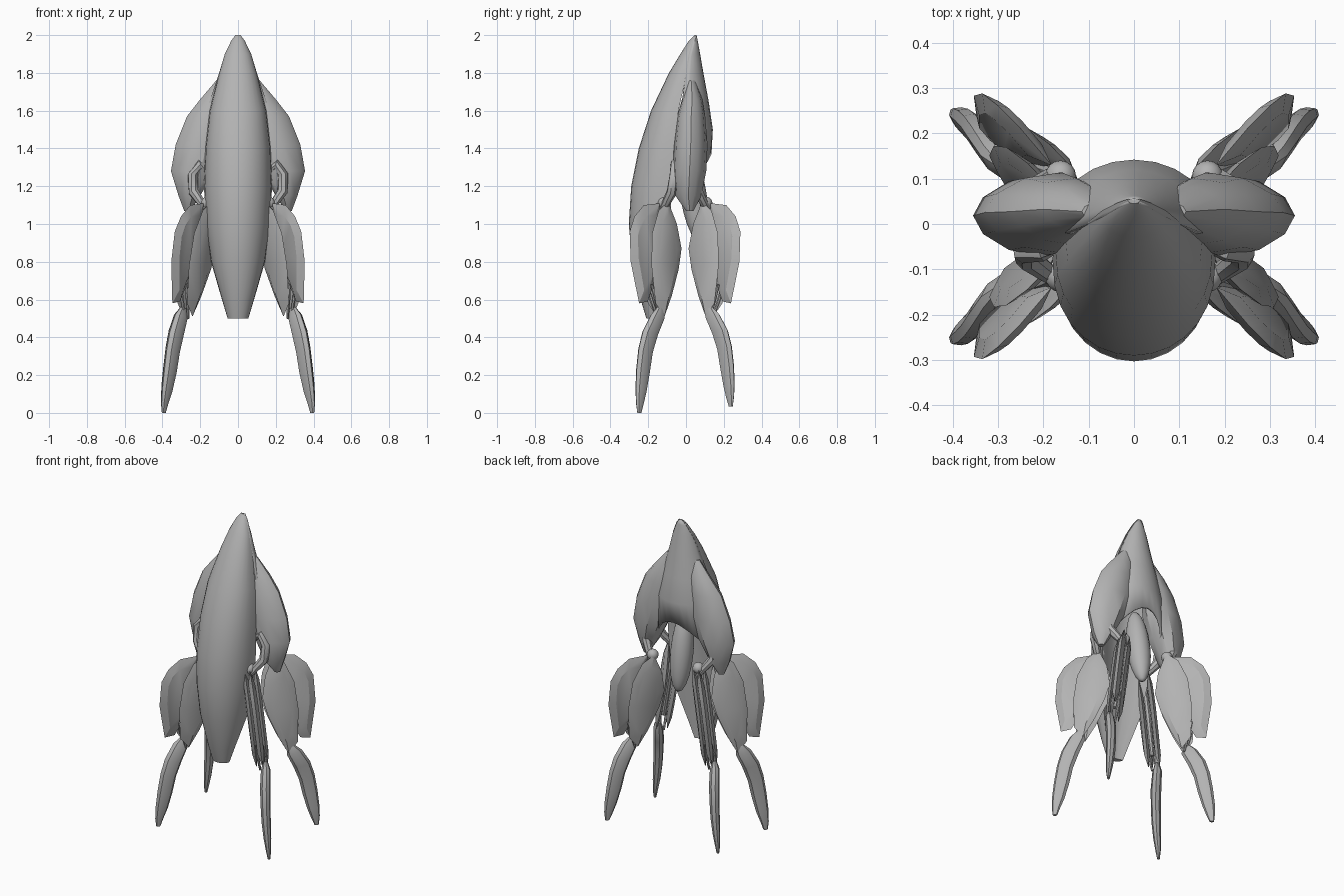
import bpy, bmesh
from math import pi, sin, cos, radians
from mathutils import Vector

cube = bpy.data.objects.get("Cube")
if cube:
    bpy.data.objects.remove(cube)

grey = bpy.data.materials.new("hull_grey")
grey.use_nodes = True
COLOUR = (0.45, 0.45, 0.45, 1)
grey.diffuse_color = COLOUR
grey.node_tree.nodes["Principled BSDF"].inputs["Base Color"].default_value = COLOUR


def finish(name, bm, angle=40):
    bmesh.ops.recalc_face_normals(bm, faces=bm.faces)
    mesh = bpy.data.meshes.new(name)
    bm.to_mesh(mesh)
    bm.free()
    mesh.materials.append(grey)
    obj = bpy.data.objects.new(name, mesh)
    bpy.context.collection.objects.link(obj)
    bpy.ops.object.select_all(action="DESELECT")
    bpy.context.view_layer.objects.active = obj
    obj.select_set(True)
    bpy.ops.object.shade_smooth_by_angle(angle=radians(angle))
    return obj


def loft(name, rings, closed=True, caps=True, angle=40):
    bm = bmesh.new()
    rows = [[bm.verts.new(p) for p in ring] for ring in rings]
    n = len(rows[0])
    for a, b in zip(rows, rows[1:]):
        for i in range(n if closed else n - 1):
            j = (i + 1) % n
            bm.faces.new((a[i], a[j], b[j], b[i]))
    if caps:
        bm.faces.new(rows[0])
        bm.faces.new(rows[-1])
    return finish(name, bm, angle)


def tube(name, path, radius, sides=8):
    """Round bar through a few points, thinner at both ends."""
    pts = [Vector(p) for p in path]
    rings = []
    for i, p in enumerate(pts):
        d = (pts[min(i + 1, len(pts) - 1)] - pts[max(i - 1, 0)]).normalized()
        u = d.cross(Vector((0.3, 1, 0.1))).normalized()
        v = d.cross(u)
        r = radius * (0.7 if i in (0, len(pts) - 1) else 1)
        rings.append([p + (u * cos(2 * pi * k / sides) + v * sin(2 * pi * k / sides)) * r
                      for k in range(sides)])
    return loft(name, rings)


def ball(name, centre, size, tilt=0):
    bm = bmesh.new()
    bmesh.ops.create_uvsphere(bm, u_segments=16, v_segments=10, radius=1)
    obj = finish(name, bm)
    obj.location, obj.scale, obj.rotation_euler.x = centre, size, tilt


# Front hull: crescent sections (height, half width, front y, side edge y)
HULL = [(2.0, .014, .045, .055), (1.97, .036, .015, .047), (1.9, .07, -.03, .03),
        (1.8, .1, -.09, .005), (1.6, .15, -.185, -.04), (1.4, .173, -.25, -.06),
        (1.2, .18, -.29, -.075), (1.0, .172, -.303, -.085), (.8, .143, -.285, -.11),
        (.6, .085, -.24, -.15), (.5, .055, -.21, -.165)]
rings = []
for z, w, front, edge in HULL:
    outer = [(w * cos(a), edge + (front - edge) * max(sin(a), 0) ** .85, z)
             for a in (pi * k / 14 for k in range(15))]
    inner = [(-w * .85 * c, edge + (front - edge) * .3 * (1 - c * c), z)
             for c in (.8, .4, 0, -.4, -.8)]
    rings.append(outer + inner)
loft("front_hull", rings)

# Rear cowl: open-bottomed arch behind the hull (height, half width, side y, ridge y)
COWL = [(2.0, .014, .045, .056), (1.97, .036, .035, .062), (1.9, .07, .015, .075),
        (1.8, .1, 0, .092), (1.65, .15, -.02, .12), (1.5, .18, -.01, .142),
        (1.37, .18, 0, .135)]
rings = []
for row, (z, w, side, ridge) in enumerate(COWL):
    drop = .14 if row == len(COWL) - 1 else 0
    rings.append([(w * cos(a), side + (ridge - side) * sin(a), z - drop * cos(a) ** 2)
                  for a in (pi * k / 12 for k in range(13))])
cowl = loft("rear_cowl", rings, closed=False, caps=False)
shell = cowl.modifiers.new("thickness", "SOLIDIFY")
shell.thickness = .012

# Tail pod hanging under the cowl
ball("tail_pod", (0, .04, 1.15), (.068, .07, .25), .15)

# Side pods: (height, inner x, outer x, front y, back y)
POD = [(1.76, .05, .115, .005, .05), (1.66, .05, .2, -.02, .085), (1.57, .055, .27, -.045, .1),
       (1.42, .07, .33, -.062, .112), (1.28, .125, .355, -.068, .105),
       (1.15, .2, .315, -.055, .08), (1.07, .25, .285, 0, .04)]
for s in (-1, 1):
    rings = []
    for z, xi, xo, yf, yb in POD:
        cx, cy = (xi + xo) / 2, (yf + yb) / 2
        rings.append([(s * (cx + (xo - xi) / 2 * cos(a)),
                       cy + (yb - yf) / 2 * sin(a) * (1 - .25 * cos(a)), z)
                      for a in (2 * pi * k / 10 for k in range(10))])
    loft("left_side_pod" if s > 0 else "right_side_pod", rings, angle=35)

# Leg plates are drawn as outlines of (reach, height)
LEAF = [(.02, 1.12), (.09, 1.07), (.145, .95), (.165, .78), (.155, .58), (.1, .51),
        (.04, .62), (-.02, .76), (-.05, .87), (-.03, 1.0)]
PLATE = [(.05, 1.11), (.16, 1.1), (.23, 1.04), (.27, .96), (.278, .8), (.24, .58),
         (.18, .59), (.12, .7), (.07, .85)]
# Foot stations: x, y, height, half depth
FOOT = [(.29, .125, .555, .02), (.302, .14, .51, .045), (.327, .18, .42, .05),
        (.345, .204, .33, .047), (.36, .218, .22, .044), (.376, .228, .12, .036),
        (.388, .234, .05, .025), (.393, .237, 0, .013)]


def make_leg(sx, sy):
    tag = ("front" if sy < 0 else "rear") + ("_left" if sx > 0 else "_right")
    lift = .035 if sy > 0 else 0

    def world(x, y, z):
        return Vector((sx * x, sy * y + (-.01 if sy < 0 else 0), z))

    def place(r, z, t):
        t += (1.1 - z) * .11
        return world(.15 + .64 * r + .77 * t, .09 + .77 * r - .64 * t, z)

    def lens(name, outline, t, thick):
        """Thin plate with a raised middle on both faces."""
        cr = sum(p[0] for p in outline) / len(outline)
        cz = sum(p[1] for p in outline) / len(outline)
        bm = bmesh.new()
        rim = [bm.verts.new(place(r, z, t)) for r, z in outline]
        n = len(rim)
        for side in (-1, 1):
            top = [bm.verts.new(place(cr + (r - cr) * .6, cz + (z - cz) * .75, t + side * thick))
                   for r, z in outline]
            bm.faces.new(top)
            for i in range(n):
                j = (i + 1) % n
                bm.faces.new((rim[i], rim[j], top[j], top[i]))
        finish(name + "_" + tag, bm, 25)

    # Thigh: two leaves sandwiching a wide outer plate
    lens("thigh_outer_plate", PLATE, 0, .02)
    lens("thigh_leaf_a", LEAF, -.03, .016)
    lens("thigh_leaf_b", LEAF, .034, .016)

    # Hip arm, joint and inner bar
    tube("hip_arm_" + tag, [world(.16, .03, 1.28), world(.205, .045, 1.315), world(.24, .05, 1.26),
                            world(.235, .065, 1.17), place(.03, 1.08, 0)], .028)
    ball("hip_joint_" + tag, place(.02, 1.11, 0), (.034, .034, .034))
    tube("thigh_bar_" + tag, [place(.02, 1.1, 0), place(.07, .85, 0), place(.11, .6, 0)], .02)

    # Knee struts
    for k, t in enumerate((-.018, .018)):
        tube(f"knee_strut_{k + 1}_" + tag,
             [place(.16, .68, t), place(.14, .6, t), place(.11, .5, t * .6)], .009, 6)

    # Curved blade foot
    rings = []
    for x, y, z, d in FOOT:
        z += lift * (1 - z / .56)
        ring = []
        for k in range(8):
            a = 2 * pi * k / 8
            p, q = d * cos(a), d * .62 * sin(a)
            ring.append(world(x + .66 * p + .75 * q, y + .75 * p - .66 * q, z + p * .25 * (z > .06)))
        rings.append(ring)
    loft("foot_" + tag, rings, angle=35)


for sx in (-1, 1):
    for sy in (-1, 1):
        make_leg(sx, sy)
